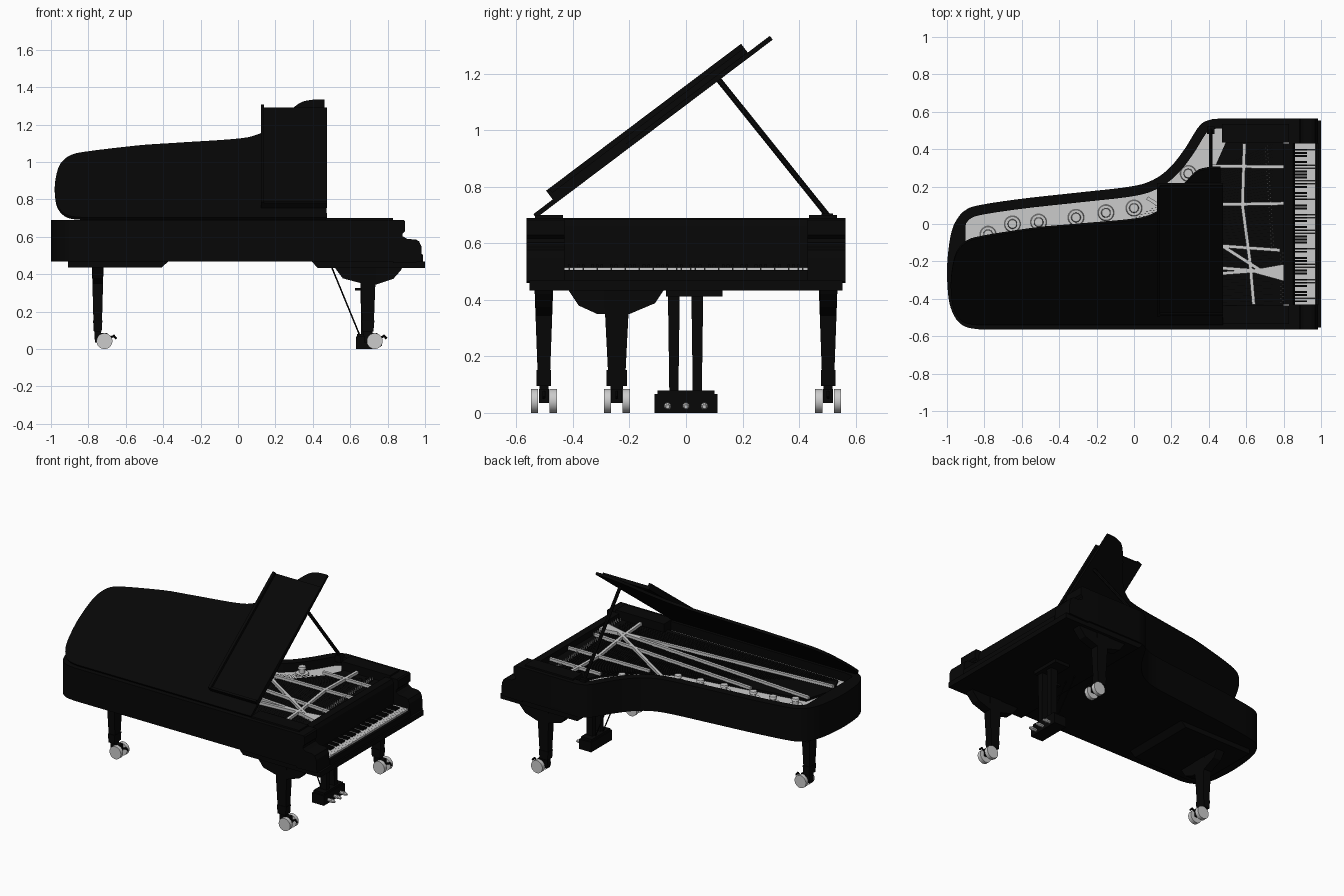
import bpy, math
from mathutils import Vector

if "Cube" in bpy.data.objects:
    bpy.data.objects.remove(bpy.data.objects["Cube"])

black = bpy.data.materials.new("black_lacquer")
black.diffuse_color = (0.002, 0.002, 0.002, 1)
black.use_nodes = True
black.node_tree.nodes["Principled BSDF"].inputs["Base Color"].default_value = black.diffuse_color


# ---- helpers: every solid is a (start loop, end loop) pair ----
def build(name, solids, mat=black, smooth=False):
    verts, faces = [], []
    for a, b in solids:
        n, o = len(a), len(verts)
        verts += [tuple(p) for p in a] + [tuple(p) for p in b]
        faces += [(o + i, o + (i + 1) % n, o + n + (i + 1) % n, o + n + i) for i in range(n)]
        faces += [tuple(range(o + n - 1, o - 1, -1)), tuple(range(o + n, o + 2 * n))]
    me = bpy.data.meshes.new(name)
    me.from_pydata(verts, [], faces)
    ob = bpy.data.objects.new(name, me)
    bpy.context.collection.objects.link(ob)
    if mat:
        me.materials.append(mat)
    bpy.context.view_layer.objects.active = ob
    ob.select_set(True)
    bpy.ops.object.mode_set(mode='EDIT')
    bpy.ops.mesh.select_all(action='SELECT')
    bpy.ops.mesh.normals_make_consistent(inside=False)
    bpy.ops.object.mode_set(mode='OBJECT')
    if smooth:
        bpy.ops.object.shade_smooth_by_angle(angle=math.radians(35))
    ob.select_set(False)
    return ob


def prism(pts, axis, a, b):
    def loop(c):
        return [(c, p, q) if axis == 'x' else (p, c, q) if axis == 'y' else (p, q, c) for p, q in pts]
    return loop(a), loop(b)


def box(x0, x1, y0, y1, z0, z1):
    return prism([(x0, y0), (x1, y0), (x1, y1), (x0, y1)], 'z', z0, z1)


def bar(p, q, r, n=8, r2=None):
    p, q = Vector(p), Vector(q)
    d = (q - p).normalized()
    u = d.cross(Vector((0, 0, 1)) if abs(d.z) < 0.9 else Vector((1, 0, 0))).normalized()
    v = d.cross(u)
    ring = [u * math.cos(t) + v * math.sin(t) for t in (math.tau * (i + 0.5) / n for i in range(n))]
    return [p + k * r for k in ring], [q + k * (r2 or r) for k in ring]


def taper(x, y, z0, w0, d0, z1, w1, d1):
    s = [(-1, -1), (1, -1), (1, 1), (-1, 1)]
    return ([(x + a * w0 / 2, y + b * d0 / 2, z0) for a, b in s],
            [(x + a * w1 / 2, y + b * d1 / 2, z1) for a, b in s])


def spline(pts, k=5):
    out = []
    P = [Vector(p) for p in [pts[0]] + pts + [pts[-1]]]
    for a, b, c, d in zip(P, P[1:], P[2:], P[3:]):
        for i in range(k):
            t = i / k
            out.append(0.5 * (2 * b + (c - a) * t + (2 * a - 5 * b + 4 * c - d) * t * t
                              + (3 * b - a - 3 * c + d) * t ** 3))
    return out + [P[-1]]


def inset(path, w):
    out = []
    for i, p in enumerate(path):
        d = (path[min(i + 1, len(path) - 1)] - path[max(i - 1, 0)]).normalized()
        out.append(p + Vector((-d.y, d.x)) * w)
    return out


# ---- case: curved outline from the bent side round the tail to the spine ----
curve = spline([(.46, .563), (.41, .558), (.35, .525), (.27, .4), (.19, .3), (.1, .235), (-.02, .2),
                (-.3, .168), (-.6, .135), (-.82, .102), (-.9, .075), (-.95, .02), (-.98, -.06),
                (-.998, -.2), (-.998, -.32), (-.985, -.43), (-.95, -.51), (-.9, -.55), (-.83, -.563)])
outer = [Vector((.84, .563))] + curve + [Vector((.84, -.563))]
inner = [Vector((max(p.x, -.9 + .1 * max(0, p.y)), p.y)) for p in inset(outer, .053)]
build("case_rim", [prism(outer + inner[::-1], 'z', .47, .69)], smooth=True)
build("case_bottom", [prism(outer, 'z', .468, .485)])
build("soundboard", [prism(inset(outer, .05), 'z', .6, .63)], None)
build("key_bed", [prism([(.395, .468), (.425, .434), (1, .434), (1, .468)], 'y', -.553, .553)])
build("tail_plate", [prism([(-.91, .47), (-.91, .435), (-.41, .435), (-.37, .47)], 'y', -.48, .0)])

# ---- cheeks, fallboard and rails ----
cheek = [(.83, .46), (.83, .69), (.885, .69), (.893, .682), (.893, .63), (.88, .618), (.88, .603), (.905, .588),
         (.95, .586), (.968, .576), (.98, .55), (.985, .465)]
build("cheeks", [prism(cheek, 'y', s * .43, s * .565) for s in (-1, 1)])
build("fallboard", [prism([(.8, .47), (.8, .685), (.85, .685), (.862, .66), (.862, .47)], 'y', -.43, .43)])
build("side_rails", [box(.47, .83, s * .435, s * .535, .6, .7) for s in (-1, 1)])
build("key_slip", [box(.972, .99, -.43, .43, .46, .505)])

# ---- keyboard ----
kw = .86 / 52
build("white_keys", [box(.855, .97, -.43 + i * kw + .0004, -.43 + (i + 1) * kw - .0004, .48, .515)
                     for i in range(52)], None)
build("black_keys", [box(.855, .925, -.43 + (i + 1) * kw - .0048, -.43 + (i + 1) * kw + .0048, .5, .525)
                     for i in range(51) if i % 7 in (0, 2, 3, 5, 6)])

# ---- plate, strings, struts and pins ----
plate = [(.8, .435), (.49, .435), (.43, .3), (.28, .13), (.05, 0), (-.4, -.07), (-.8, -.14),
         (-.86, -.35), (-.8, -.48), (.8, -.48)]
build("string_bed", [prism(plate, 'z', .625, .645)])
struts = [((.8, .305), (.42, .31)), ((.8, .11), (.2, .1)), ((.78, -.14), (-.45, -.05)),
          ((.68, -.25), (.07, .14)), ((.66, -.25), (-.82, -.14)), ((.66, -.25), (-.85, -.36)),
          ((.59, .43), (.58, .1)), ((.58, .1), (.62, -.2)), ((.62, -.2), (.64, -.43))]
build("plate_struts", [bar((*a, .66), (*b, .66), .013, 4) for a, b in struts]
      + [prism([(.6, -.25), (.8, -.215), (.8, -.305)], 'z', .64, .668)], None)
build("strings", [bar((.74, -.43 + i * .0175, .652), (.45 - .026 * (49 - i), -.46 + i * .0155, .65), .0008, 3)
                  for i in range(50)])
pins = []
for i in range(80):
    y = -.42 + i * .0106
    x = .70 + .035 * min(1, max(0, (.43 - y) / .55)) + (.05 if y < -.15 else 0)
    pins.append(bar((x + .012 * (i % 2), y, .64), (x + .012 * (i % 2), y, .662), .003, 5))
build("tuning_pins", pins, None)
bolts = [(-.78, -.055), (-.65, 0), (-.51, .01), (-.31, .035), (-.15, .06), (0, .085), (.29, .27)]
build("plate_bolts", [bar((x, y, z0), (x, y, z1), r, 20, r2) for x, y in bolts
                      for z0, z1, r, r2 in ((.625, .64, .046, .04), (.64, .668, .018, .018),
                                            (.668, .682, .026, .022))], None, True)

# ---- raised lid with folded front flap, in the tilted lid frame ----
ang = math.radians(37)
def tilt(ob):
    ob.location = (0, -.53, .69)
    ob.rotation_euler = (ang, 0, 0)

lid_path = []
for p in inset([Vector((.475, .563))] + curve + [Vector((.475, -.563))], .02):
    bend = max(0, 1 - abs(p.x - .3) / .25) if p.y > 0 else 0
    u = (p.y + .543) * .965
    lid_path.append((p.x - .045 * bend, u * (1 - .1 * max(0, -p.x - .5))))
tilt(build("lid", [prism(lid_path, 'z', 0, .017)], smooth=True))
tilt(build("lid_flap", [box(.122, .475, .086, .95, .017, .038)]))
tilt(build("lid_flap_edges", [box(.122, .14, .086, .95, .03, .056), box(.122, .475, .086, .1, .03, .05)]))
build("lid_prop", [bar((.41, .115, 1.18), (.41, .5, .7), .011, 8), box(.39, .43, .48, .52, .66, .705)])

# ---- legs: (x, y, width x, width y) ----
legs = {"front_leg_bass": (.695, -.503, .086, .066), "front_leg_treble": (.695, .503, .086, .066),
        "rear_leg": (-.75, -.245, .062, .092)}
for name, (x, y, w, d) in legs.items():
    build(name, [taper(x, y, .15, w * .74, d * .68, .44, w, d), taper(x, y, .095, w * .68, d * .78, .152, w * .8, d * .78),
                 taper(x, y, .035, w * .5, d * .45, .1, w * .55, d * .5)])
    cx = x + .036
    build(name + "_caster_wheels", [bar((cx, y + s * .02, .0425), (cx, y + s * .046, .0425), .0425, 28)
                                    for s in (-1, 1)], None, True)
    build(name + "_caster_fork", [box(x - .01, cx + .015, y - .018, y + .018, .035, .085),
                                  bar((cx, y, .05), (cx + .052, y, .07), .006, 6),
                                  bar((cx + .046, y, .075), (cx + .064, y, .055), .006, 6)])
bracket = [(.515, .44), (.525, .425), (.56, .378), (.65, .354), (.74, .345), (.83, .375), (.87, .42), (.88, .44)]
build("front_leg_brackets", [prism(bracket, 'y', s * .475, s * .532) for s in (-1, 1)])
build("rear_leg_bracket", [prism([(-.42, .44), (-.38, .38), (-.314, .35), (-.2, .35), (-.11, .388),
                                  (-.075, .44)], 'x', -.778, -.722)])

# ---- pedal lyre ----
build("pedal_lyre", [box(.63, .72, -.112, .112, 0, .066), box(.635, .715, -.1, .1, .06, .08),
                     taper(.68, -.043, .07, .045, .032, .43, .05, .042),
                     taper(.68, .04, .07, .045, .032, .43, .05, .042),
                     box(.62, .73, -.07, .13, .412, .437), box(.625, .66, -.055, -.03, .312, .325),
                     box(.625, .66, .03, .055, .312, .325)])
build("lyre_braces", [bar((.5, y, .44), (.65, y, .075), .004, 6) for y in (-.04, .04)])
build("pedals", [bar((.7, y, .024), (.75, y, .024), .009, 8, .013) for y in (-.065, 0, .065)]
      + [bar((.75, y, .024), (.77, y, .022), .013, 8, .007) for y in (-.065, 0, .065)], None, True)
